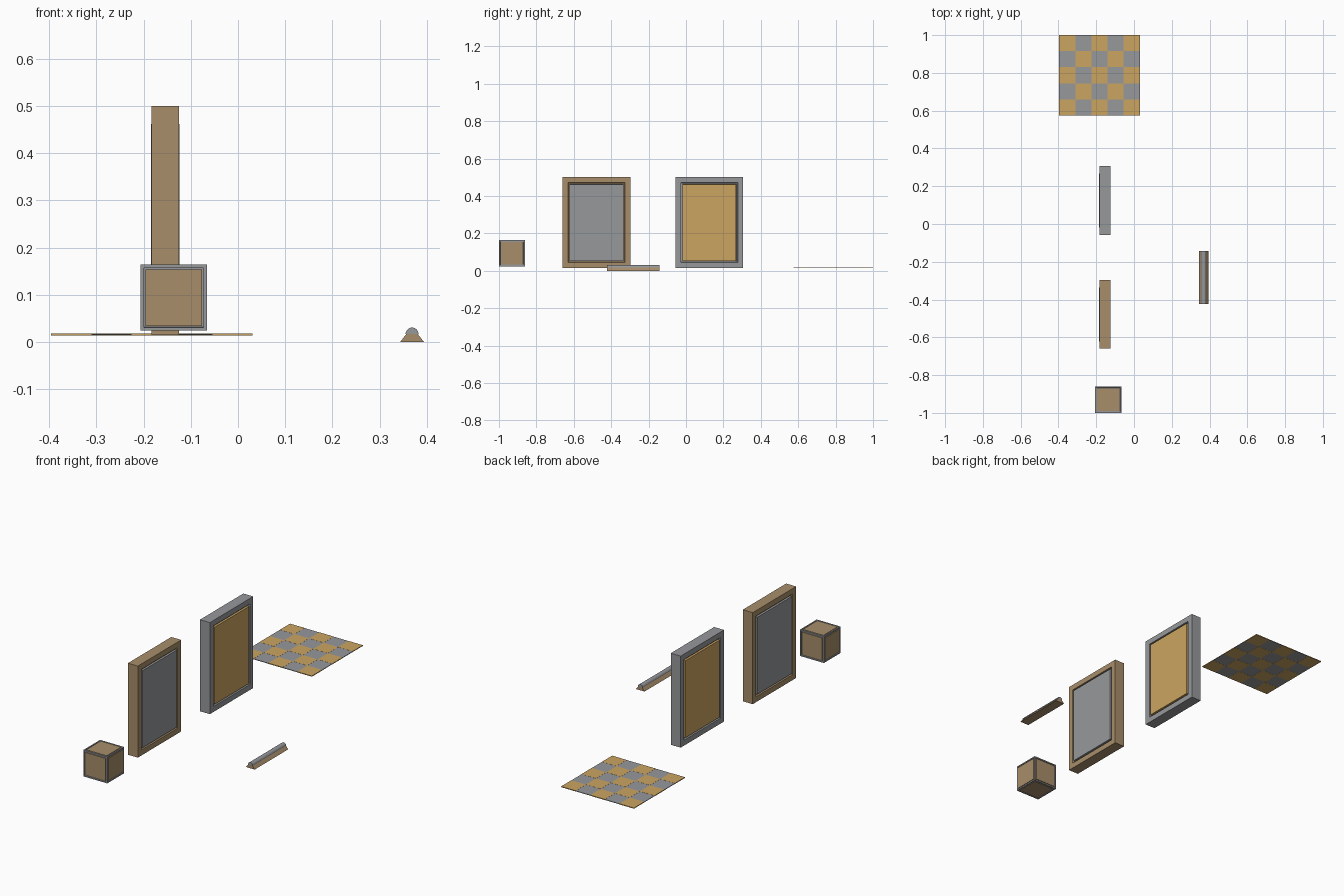
import bpy, bmesh, math
from mathutils import Matrix, Vector

cube = bpy.data.objects.get("Cube")
if cube:
    bpy.data.objects.remove(cube, do_unlink=True)


def make_material(name, rgb):
    m = bpy.data.materials.new(name)
    m.use_nodes = True
    m.diffuse_color = (*rgb, 1)
    m.node_tree.nodes["Principled BSDF"].inputs["Base Color"].default_value = (*rgb, 1)
    return m


gray = make_material("stone gray", (0.31, 0.315, 0.33))
gold = make_material("golden wood", (0.60, 0.375, 0.12))
brown = make_material("brown wood", (0.39, 0.27, 0.145))


def finish(bm, name, *mats):
    mesh = bpy.data.meshes.new(name)
    bmesh.ops.recalc_face_normals(bm, faces=bm.faces[:])
    bm.to_mesh(mesh)
    bm.free()
    for m in mats:
        mesh.materials.append(m)
    obj = bpy.data.objects.new(name, mesh)
    bpy.context.collection.objects.link(obj)
    return obj


def add_box(bm, lo, hi):
    lo, hi = Vector(lo), Vector(hi)
    mat = Matrix.Translation((lo + hi) / 2) @ Matrix.Diagonal((*(hi - lo), 1))
    verts = bmesh.ops.create_cube(bm, size=1, matrix=mat)["verts"]
    return {f for v in verts for f in v.link_faces}


def panelled_box(name, lo, hi, axes, border, groove, depth, proud, frame, panel):
    """Box whose chosen sides carry a grooved border and a raised panel."""
    bm = bmesh.new()
    add_box(bm, lo, hi)
    bm.normal_update()
    faces = [f for f in bm.faces if any(abs(f.normal[a]) > 0.9 for a in axes)]
    steps = [(border, 0), (groove * 0.2, -depth), (groove * 0.7, 0)]
    for thickness, rise in steps:
        bmesh.ops.inset_individual(bm, faces=faces, thickness=thickness, depth=rise)
    walls = bmesh.ops.inset_individual(
        bm, faces=faces, thickness=groove * 0.1, depth=depth + proud)["faces"]
    for f in list(faces) + list(walls):
        f.material_index = 1
    return finish(bm, name, frame, panel)


# Crate with panels on all six sides
panelled_box("crate", (-0.206, -1.0, 0.024), (-0.066, -0.86, 0.164), (0, 1, 2),
             0.0095, 0.005, 0.004, 0, gray, brown)

# Two upright doors, panelled on both broad sides
for name, y, frame, panel in (("front_door", -0.66, brown, gray),
                              ("rear_door", -0.057, gray, gold)):
    panelled_box(name, (-0.183, y, 0.015), (-0.125, y + 0.363, 0.50), (0,),
                 0.041, 0.013, 0.009, 0.0015, frame, panel)

# Chequered floor
tiles = 5
x0, y0, side = -0.396, 0.574, 0.427 / 5
bm = bmesh.new()
for i in range(tiles):
    for j in range(tiles):
        odd = (i + j) % 2
        inset = 0.0005 * odd
        x, y = x0 + i * side, y0 + j * side
        for f in add_box(bm, (x, y, 0.014 + inset), (x + side, y + side, 0.018 - inset)):
            f.material_index = odd
finish(bm, "checkered_floor", gold, gray)


# Rail: sloped base with a half-round bar on top
def extrude_profile(name, points, mat):
    bm = bmesh.new()
    face = bm.faces.new([bm.verts.new((x, -0.423, z)) for x, z in points])
    out = bmesh.ops.extrude_face_region(bm, geom=[face])["geom"]
    bmesh.ops.translate(bm, vec=(0, 0.28, 0),
                        verts=[v for v in out if isinstance(v, bmesh.types.BMVert)])
    return finish(bm, name, mat)


cx, top, radius = 0.3685, 0.017, 0.0137
extrude_profile("rail_base", [(cx - 0.0255, 0), (cx + 0.0255, 0),
                              (cx + 0.012, top), (cx - 0.012, top)], brown)
arc = [math.pi * k / 12 for k in range(13)]
extrude_profile("rail_bar", [(cx + radius * math.cos(a), top + radius * math.sin(a))
                             for a in arc], gray)
